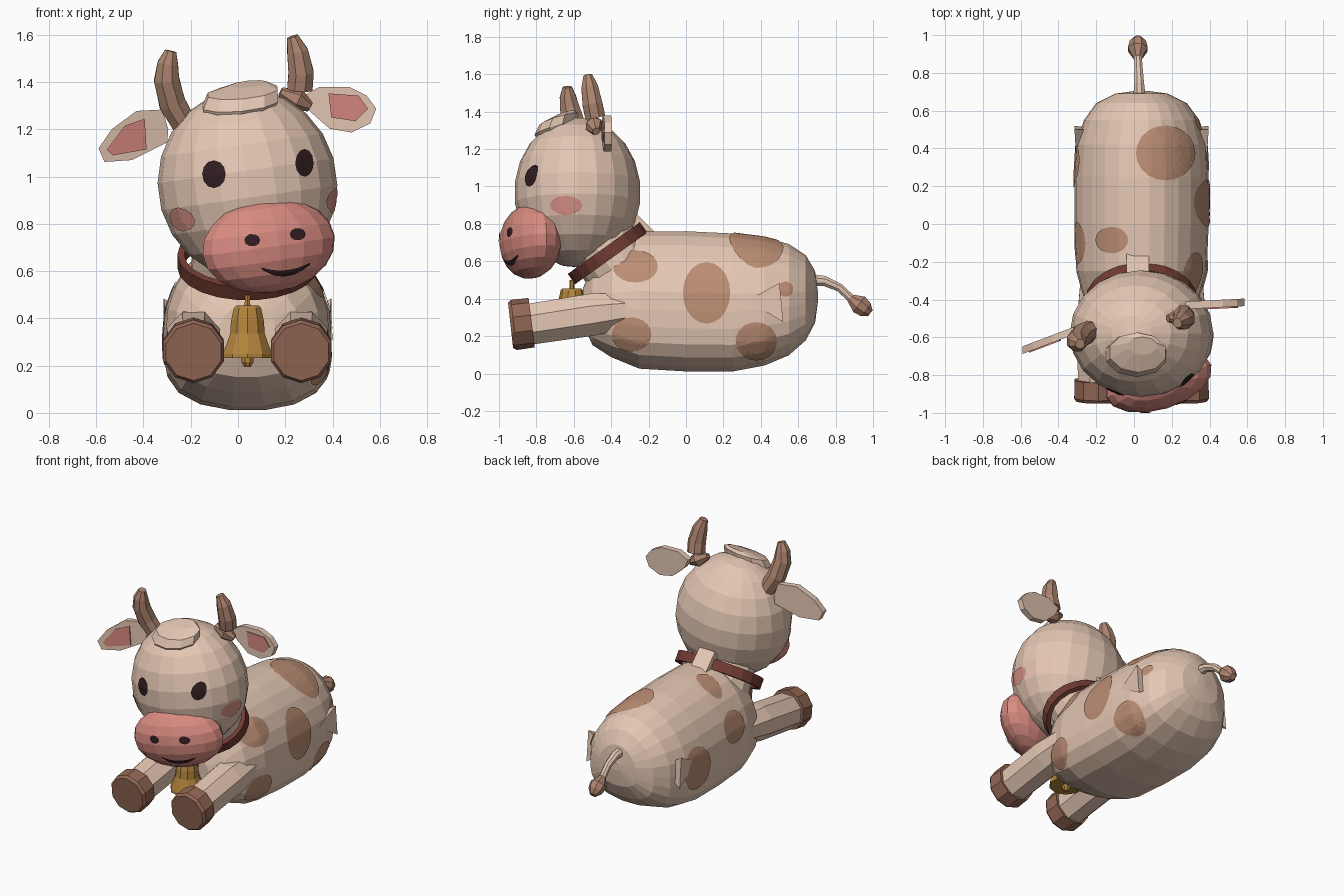
import bpy, bmesh, math
from mathutils import Matrix, Vector
from mathutils.bvhtree import BVHTree

if "Cube" in bpy.data.objects:
    bpy.data.objects.remove(bpy.data.objects["Cube"])

CX = 0.04  # plane of symmetry of the body


def material(name, rgb):
    m = bpy.data.materials.new(name)
    m.use_nodes = True
    m.diffuse_color = (*rgb, 1)
    m.node_tree.nodes["Principled BSDF"].inputs["Base Color"].default_value = (*rgb, 1)
    return m


cream = material("cream", (0.78, 0.57, 0.45))
patch = material("patch_brown", (0.50, 0.27, 0.175))
horn = material("horn_brown", (0.42, 0.235, 0.16))
hoof = material("hoof_brown", (0.29, 0.135, 0.09))
leather = material("collar_red", (0.17, 0.045, 0.033))
pink = material("muzzle_pink", (0.69, 0.26, 0.22))
blush = material("cheek_pink", (0.69, 0.29, 0.24))
rose = material("ear_pink", (0.66, 0.24, 0.205))
gold = material("bell_gold", (0.46, 0.235, 0.047))
dark = material("dark", (0.03, 0.012, 0.015))


def finish(name, bm, mat, recalc=True):
    if recalc:
        bmesh.ops.recalc_face_normals(bm, faces=bm.faces)
    me = bpy.data.meshes.new(name)
    bm.to_mesh(me)
    bm.free()
    me.materials.append(mat)
    ob = bpy.data.objects.new(name, me)
    bpy.context.collection.objects.link(ob)
    return ob


def tube(name, mat, path, sides=8, axis=None):
    """Loft of rings along path points (x, y, z, radius or (ru, rv))."""
    bm = bmesh.new()
    pts = [Vector(p[:3]) for p in path]
    whole = (pts[-1] - pts[0]).normalized()
    rings = []
    for i, p in enumerate(pts):
        t = axis or (pts[min(i + 1, len(pts) - 1)] - pts[max(i - 1, 0)])
        t = Vector(t).normalized()
        u = Vector((0, 1, 0)).cross(t) if abs(whole.z) > 0.75 else t.cross(Vector((0, 0, 1)))
        u.normalize()
        v = u.cross(t)
        r = path[i][3]
        ru, rv = r if isinstance(r, tuple) else (r, r)
        ring = []
        for k in range(sides):
            a = 2 * math.pi * (k + 0.5) / sides
            ring.append(bm.verts.new(p + u * ru * math.cos(a) + v * rv * math.sin(a)))
        rings.append(ring)
    for a, b in zip(rings, rings[1:]):
        for k in range(sides):
            j = (k + 1) % sides
            bm.faces.new((a[k], a[j], b[j], b[k]))
    bm.faces.new(rings[0])
    bm.faces.new(rings[-1])
    return finish(name, bm, mat)


def ball(name, mat, centre, radii, tilt, yaw, segs, rings):
    bm = bmesh.new()
    turn = Matrix.Rotation(math.radians(yaw), 4, "Z") @ Matrix.Rotation(math.radians(tilt), 4, "Y")
    bmesh.ops.create_uvsphere(bm, u_segments=segs, v_segments=rings, radius=1,
                              matrix=Matrix.Translation(centre) @ turn @ Matrix.Diagonal((*radii, 1)))
    return finish(name, bm, mat)


def skin_of(ob):
    me = ob.data
    return BVHTree.FromPolygons([v.co for v in me.vertices], [p.vertices[:] for p in me.polygons])


def project(skin, p, n, lift=0.006):
    hit = skin.ray_cast(p + n * 2, -n)
    if hit[0] is None:
        hit = skin.find_nearest(p)
    return hit[0] + hit[1] * lift


def decal(name, mat, skin, centre, normal, a, b, sides=16, rings=5):
    """Thin oval that hugs a surface; a is its sideways and b its upward radius."""
    n = Vector(normal).normalized()
    up = Vector((0, 1, 0)) if abs(n.z) > 0.9 else Vector((0, 0, 1))
    u = up.cross(n).normalized()
    v = n.cross(u)
    c = Vector(centre)
    bm = bmesh.new()
    mid = bm.verts.new(project(skin, c, n))
    last = None
    for i in range(1, rings + 1):
        ring = []
        for k in range(sides):
            t = 2 * math.pi * k / sides
            p = c + (u * a * math.cos(t) + v * b * math.sin(t)) * (i / rings)
            ring.append(bm.verts.new(project(skin, p, n)))
        for k in range(sides):
            j = (k + 1) % sides
            bm.faces.new((last[k], ring[k], ring[j], last[j]) if last else (mid, ring[k], ring[j]))
        last = ring
    return finish(name, bm, mat, recalc=False)


def plate(name, mat, outline, depth, thick):
    """Flat shape drawn in x and z, with y given by depth(x)."""
    bm = bmesh.new()
    front = [bm.verts.new((x, depth(x), z)) for x, z in outline]
    back = [bm.verts.new((x, depth(x) + thick, z)) for x, z in outline]
    bm.faces.new(front)
    bm.faces.new(back)
    for k in range(len(front)):
        j = (k + 1) % len(front)
        bm.faces.new((front[k], front[j], back[j], back[k]))
    return finish(name, bm, mat)


# Body: (y, z, half width, half height), then made fuller below and slimmer above
stations = [(-0.55, 0.36, 0.12, 0.10), (-0.50, 0.36, 0.23, 0.21), (-0.40, 0.39, 0.305, 0.305),
            (-0.25, 0.393, 0.345, 0.37), (0, 0.386, 0.355, 0.378), (0.25, 0.38, 0.355, 0.372),
            (0.42, 0.385, 0.345, 0.345), (0.55, 0.395, 0.305, 0.30), (0.64, 0.405, 0.24, 0.23),
            (0.69, 0.41, 0.14, 0.14), (0.705, 0.41, 0.03, 0.03)]
SIDES = 24
body = tube("body", cream, [(CX, y, z, (a, b)) for y, z, a, b in stations], SIDES, (0, 1, 0))
for v in body.data.vertices:
    _, mid, _, half = stations[v.index // SIDES]
    h = (v.co.z - mid) / half
    v.co.x = CX + (v.co.x - CX) * (1 - 0.12 * h if h > 0 else 1 + 0.55 * h * h)
tube("neck", cream, [(CX, -0.34, 0.55, (0.25, 0.20)), (CX, -0.52, 0.80, (0.22, 0.18))], 14)
tube("neck_back", cream, [(0.02, -0.17, 0.70, (0.085, 0.06)), (0.02, -0.29, 0.82, (0.085, 0.06))], 4)

# Head and muzzle
head = ball("head", cream, (CX, -0.58, 0.968), (0.38, 0.338, 0.403), -8, 0, 20, 11)
muzzle = ball("muzzle", pink, (0.13, -0.83, 0.708), (0.295, 0.153, 0.2), -8, 17, 16, 10)
tube("forelock", cream, [(0.0, -0.68, 1.27, (0.15, 0.11)), (0.01, -0.695, 1.31, (0.168, 0.12)),
                         (0.02, -0.68, 1.36, (0.155, 0.11)), (0.045, -0.645, 1.392, (0.08, 0.05))],
     10, (-0.1, -0.3, 1))

# Face details
head_skin, muzzle_skin = skin_of(head), skin_of(muzzle)
FRONT = (0, -1, 0)
for side, x, z, w in (("right", -0.10, 1.01, 0.049), ("left", 0.278, 1.057, 0.038)):
    decal(side + "_eye", dark, head_skin, (x, -0.85, z), FRONT, w, 0.058, 12)
for side, x, z in (("right", 0.06, 0.73), ("left", 0.25, 0.755)):
    decal(side + "_nostril", dark, muzzle_skin, (x, -0.95, z), FRONT, 0.033, 0.026, 10, 3)
decal("right_cheek", blush, head_skin, (-0.23, -0.75, 0.82), (-0.6, -0.8, 0), 0.08, 0.05, 12)
decal("left_cheek", blush, head_skin, (0.39, -0.64, 0.90), (1, 0, 0), 0.085, 0.052, 12)

bm = bmesh.new()
rows = []
for i in range(13):
    t = i / 6 - 1
    x, z, w = 0.20 + 0.102 * t, 0.594 + 0.03 * t * t + 0.01 * t, 0.004 + 0.008 * (1 - t * t)
    rows.append([bm.verts.new(project(muzzle_skin, Vector((x, -0.95, z + s * w)), Vector(FRONT)))
                 for s in (-1, 0, 1)])
for a, b in zip(rows, rows[1:]):
    for k in (0, 1):
        bm.faces.new((a[k], b[k], b[k + 1], a[k + 1]))
finish("mouth", bm, dark, recalc=False)

# Ears
plate("right_ear", cream, [(-0.59, 1.12), (-0.535, 1.2), (-0.43, 1.278), (-0.32, 1.284),
                           (-0.295, 1.2), (-0.30, 1.145), (-0.45, 1.07), (-0.565, 1.062)],
      lambda x: -0.57 + (x + 0.28) * 0.38, 0.04)
plate("right_ear_inside", rose, [(-0.555, 1.115), (-0.48, 1.215), (-0.395, 1.245), (-0.387, 1.115),
                                 (-0.53, 1.09)],
      lambda x: -0.577 + (x + 0.28) * 0.38, 0.008)
plate("left_ear", cream, [(0.273, 1.34), (0.345, 1.38), (0.47, 1.38), (0.545, 1.343), (0.585, 1.288),
                          (0.56, 1.225), (0.48, 1.187), (0.387, 1.203), (0.30, 1.28)],
      lambda x: -0.45 + (x - 0.28) * 0.05, 0.04)
plate("left_ear_inside", rose, [(0.383, 1.352), (0.51, 1.343), (0.55, 1.288), (0.497, 1.235),
                                (0.395, 1.25)],
      lambda x: -0.457 + (x - 0.28) * 0.05, 0.008)

# Horns
tube("right_horn", horn, [(-0.215, -0.56, 1.20, 0.055), (-0.278, -0.59, 1.31, 0.061),
                          (-0.302, -0.62, 1.41, 0.058), (-0.297, -0.632, 1.48, 0.047),
                          (-0.285, -0.635, 1.532, 0.026)], 8)
tube("left_horn", horn, [(0.262, -0.485, 1.37, 0.058), (0.267, -0.50, 1.44, 0.058),
                         (0.252, -0.515, 1.53, 0.048), (0.23, -0.525, 1.593, 0.026)], 8)
tube("left_horn_base", horn, [(0.18, -0.50, 1.36, 0.02), (0.25, -0.49, 1.325, 0.05),
                              (0.305, -0.48, 1.295, 0.022)], 7)

# Collar: a tilted band
bm = bmesh.new()
along, normal = Vector((0, 0.81, 0.58)), Vector((0, -0.58, 0.81))
rings = []
for i in range(22):
    t = 2 * math.pi * i / 22
    rings.append([bm.verts.new(Vector((CX, -0.42, 0.643)) + normal * h
                               + Vector((1, 0, 0)) * (0.287 + d) * math.cos(t)
                               + along * (0.23 + d) * math.sin(t))
                  for d, h in ((-0.02, -0.034), (0.01, -0.034), (0.01, 0.034), (-0.02, 0.034))])
for i, a in enumerate(rings):
    b = rings[(i + 1) % len(rings)]
    for k in range(4):
        bm.faces.new((a[k], b[k], b[(k + 1) % 4], a[(k + 1) % 4]))
finish("collar", bm, leather)

# Bell
BY = -0.61
tube("bell", gold, [(CX, BY, z, r) for z, r in ((0.455, 0.05), (0.445, 0.06), (0.39, 0.073),
                                               (0.335, 0.077), (0.25, 0.108), (0.232, 0.108))], 10)
tube("bell_clapper", gold, [(CX, BY, 0.25, 0.03), (CX, BY, 0.215, 0.028), (CX, BY, 0.195, 0.015)], 8)
tube("bell_loop", gold, [(CX, BY, 0.45, 0.014), (CX, BY, 0.50, 0.012)], 6)

# Front legs, hooves and rear leg flaps
for side, s in (("left", 1), ("right", -1)):
    x = CX + s * 0.228
    tube(side + "_front_leg", cream, [(x, -0.84, 0.263, 0.118), (x, -0.5, 0.315, 0.122),
                                      (x + s * 0.005, -0.22, 0.35, 0.09)], 8)
    tube(side + "_hoof", hoof, [(x, -0.938, 0.258, 0.122), (x, -0.92, 0.26, 0.135),
                                (x, -0.825, 0.272, 0.133)], 10)
    bm = bmesh.new()
    tip = [bm.verts.new((CX + s * dx, y, z)) for dx, y, z in
           ((0.345, 0.33, 0.39), (0.355, 0.50, 0.485), (0.355, 0.52, 0.275), (0.2, 0.5, 0.38))]
    for tri in ((0, 1, 2), (0, 1, 3), (1, 2, 3), (0, 2, 3)):
        bm.faces.new([tip[k] for k in tri])
    finish(side + "_rear_leg_flap", bm, cream)

# Tail
tube("tail", cream, [(0.03, 0.66, 0.50, 0.036), (0.027, 0.74, 0.495, 0.029), (0.024, 0.82, 0.46, 0.024),
                     (0.02, 0.90, 0.385, 0.022)], 8)
tube("tail_tuft", horn, [(0.02, 0.872, 0.408, 0.02), (0.02, 0.925, 0.37, 0.056),
                         (0.02, 0.96, 0.342, 0.047), (0.02, 0.985, 0.322, 0.022)], 8)

# Coat patches: place, facing, sideways and upward radius
skin = skin_of(body)
L, R, UP = (1, 0, 0), (-1, 0, 0), (0, 0, 1)
patches = [((0.4, -0.27, 0.57), L, 0.12, 0.085), ((0.4, 0.11, 0.43), L, 0.127, 0.163),
           ((0.4, -0.29, 0.21), L, 0.105, 0.09), ((0.4, 0.375, 0.175), L, 0.11, 0.10),
           ((0.4, 0.53, 0.45), L, 0.04, 0.04), ((0.165, 0.375, 0.7), UP, 0.155, 0.145),
           ((-0.115, -0.085, 0.7), UP, 0.085, 0.07), ((-0.3, 0.32, 0.34), R, 0.13, 0.14),
           ((-0.3, -0.10, 0.46), R, 0.11, 0.10)]
for i, (c, n, a, b) in enumerate(patches):
    decal("coat_patch_%d" % (i + 1), patch, skin, c, n, a, b, 20, 6)
